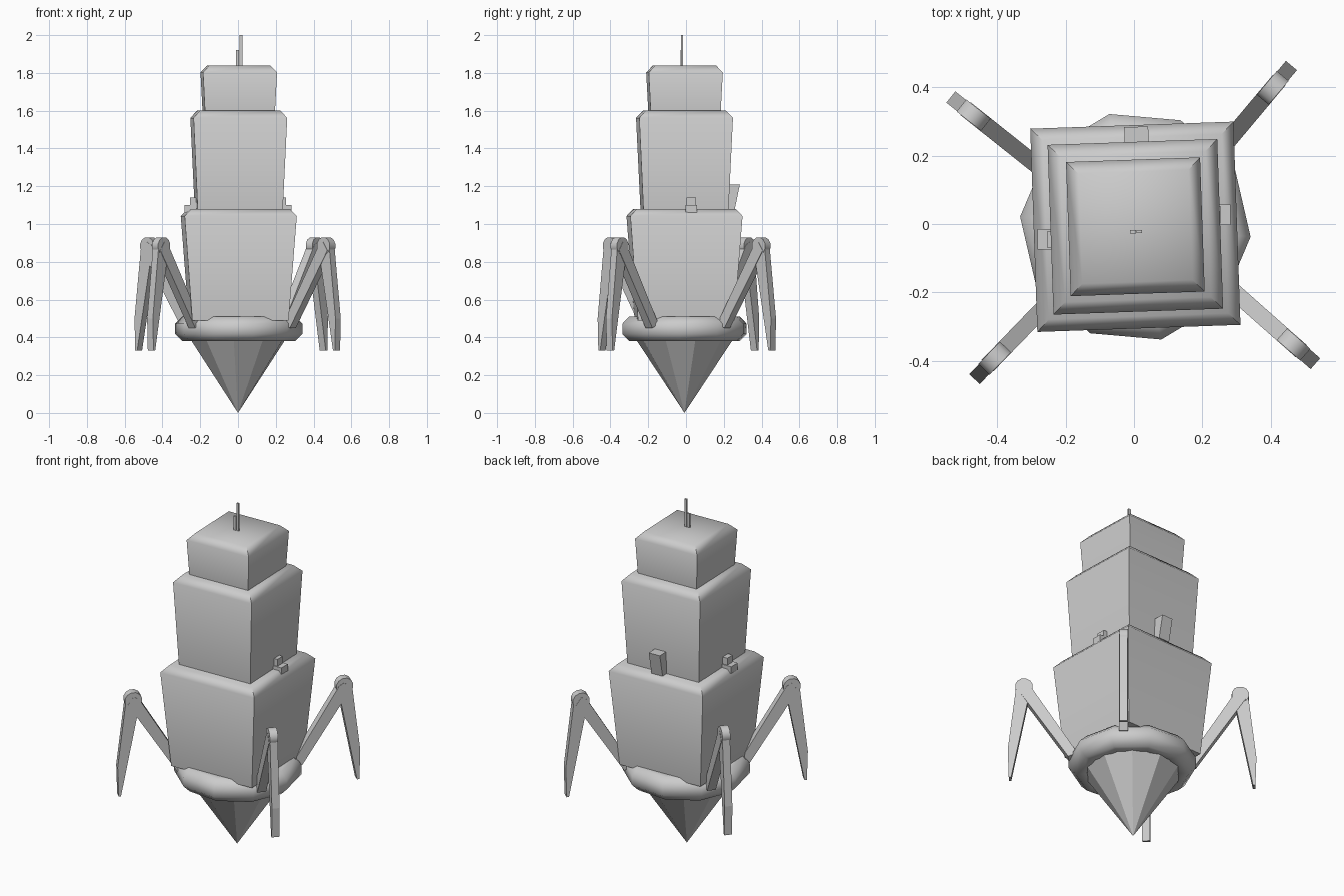
import bpy, bmesh, math
from mathutils import Matrix, Vector

if "Cube" in bpy.data.objects:
    bpy.data.objects.remove(bpy.data.objects["Cube"])

TILT = math.radians(2)
CENTRE = Vector((0.004, -0.008, 0))


def finish(name, bm, matrix=None, smooth=None):
    if matrix:
        bm.transform(matrix)
    bmesh.ops.recalc_face_normals(bm, faces=bm.faces)
    me = bpy.data.meshes.new(name)
    bm.to_mesh(me)
    bm.free()
    ob = bpy.data.objects.new(name, me)
    bpy.context.collection.objects.link(ob)
    if smooth:
        bpy.ops.object.select_all(action='DESELECT')
        ob.select_set(True)
        bpy.context.view_layer.objects.active = ob
        bpy.ops.object.shade_smooth_by_angle(angle=math.radians(smooth))
    return ob


def loft(rings, cyclic=False):
    """Join equal-sized vertex rings into a skin."""
    bm = bmesh.new()
    vs = [[bm.verts.new(p) for p in r] for r in rings]
    n = len(vs[0])
    pairs = list(zip(vs, vs[1:])) + ([(vs[-1], vs[0])] if cyclic else [])
    for a, b in pairs:
        for i in range(n):
            j = (i + 1) % n
            bm.faces.new((a[i], a[j], b[j], b[i]))
    if not cyclic:
        bm.faces.new(vs[0][::-1])
        bm.faces.new(vs[-1])
    return bm


def ngon(r, z, n, turn):
    return [(r * math.cos(turn + i * math.tau / n),
             r * math.sin(turn + i * math.tau / n), z) for i in range(n)]


def slab(profile, thick):
    """Extrude an (x, z) profile symmetrically along y."""
    return loft([[(x, y, z) for x, z in profile] for y in (-thick / 2, thick / 2)])


def box(name, x0, x1, y0, y1, z0, z1):
    return finish(name, slab([(x0, z0), (x1, z0), (x1, z1), (x0, z1)], y1 - y0),
                  Matrix.Translation((0, (y0 + y1) / 2, 0)))


body = Matrix.Translation(CENTRE) @ Matrix.Rotation(TILT, 4, 'Z')

# Tower tiers: bottom half width, top half width, z range
for name, a, b, z0, z1 in (("lower_tier", 0.255, 0.297, 0.49, 1.08),
                           ("middle_tier", 0.225, 0.248, 1.07, 1.60),
                           ("upper_tier", 0.185, 0.196, 1.59, 1.84)):
    s, q = math.sqrt(2), math.pi / 4
    rings = [ngon(a * s, z0, 4, q), ngon(b * s, z1 - 0.038, 4, q),
             ngon((b - 0.035) * s, z1, 4, q)]
    finish(name, loft(rings), body, 60)

# Collar ring with octagonal section
sect = [(0.338, 0.418), (0.338, 0.472), (0.30, 0.51), (0.246, 0.51),
        (0.208, 0.472), (0.208, 0.418), (0.246, 0.38), (0.30, 0.38)]
turn = math.radians(-5)
finish("collar_ring", loft([ngon(r, z, 10, turn) for r, z in sect], True),
       Matrix.Translation(CENTRE), 50)

# Pointed base
bm = bmesh.new()
bmesh.ops.create_cone(bm, cap_ends=True, segments=10, radius1=0.0, radius2=0.265,
                      depth=0.40)
finish("base_cone", bm, Matrix.Translation((0, -0.008, 0.20)) @ Matrix.Rotation(turn, 4, 'Z'))

# Legs: outermost point and heading; profiles measured back from that point
arm = [(-0.37, 0.47), (-0.32, 0.45), (-0.055, 0.86), (-0.085, 0.905), (-0.115, 0.89)]
blade = [(-0.125, 0.885), (-0.045, 0.885), (0, 0.50), (-0.005, 0.33),
         (-0.018, 0.33), (-0.115, 0.84)]
knee = [(-0.085 + 0.047 * math.cos(i * math.tau / 12 + 0.26),
         0.884 + 0.047 * math.sin(i * math.tau / 12 + 0.26)) for i in range(12)]
for i, (x, y, ang) in enumerate(((0.46, 0.463, 50), (0.53, -0.408, -41.5),
                                 (-0.466, -0.453, 226), (-0.535, 0.371, 141.5)), 1):
    m = Matrix.Translation((x, y, 0)) @ Matrix.Rotation(math.radians(ang), 4, 'Z')
    finish(f"leg_{i}_arm", slab(arm, 0.048), m)
    finish(f"leg_{i}_knee", slab(knee, 0.045), m, 35)
    finish(f"leg_{i}_blade", slab(blade, 0.042), m)

# Rear leaning window with a recessed pane
bm = slab([(-0.03, 0), (0.02, 0), (0.047, 0.13), (-0.03, 0.13)], 0.07)
bm.normal_update()
pane = max(bm.faces, key=lambda f: f.normal.x)
bmesh.ops.inset_region(bm, faces=[pane], thickness=0.015)
bmesh.ops.translate(bm, verts=pane.verts, vec=(-0.02, 0, 0))
finish("rear_window", bm, Matrix.Translation((0.008, 0.237, 1.08))
       @ Matrix.Rotation(math.pi / 2 + TILT, 4, 'Z'))

# Side vents: ledge plus upright
for name, s, y in (("right_vent", 1, -0.003), ("left_vent", -1, -0.075)):
    xs = sorted((s * 0.22, s * 0.282))
    box(name + "_ledge", *xs, y, y + 0.06, 1.06, 1.10)
    xs = sorted((s * 0.22, s * 0.253))
    box(name + "_upright", *xs, y + 0.005, y + 0.055, 1.08, 1.14)

# Antennas
box("antenna_short", -0.011, 0.006, -0.028, -0.018, 1.83, 1.92)
box("antenna_tall", 0.008, 0.023, -0.027, -0.017, 1.83, 2.0)
